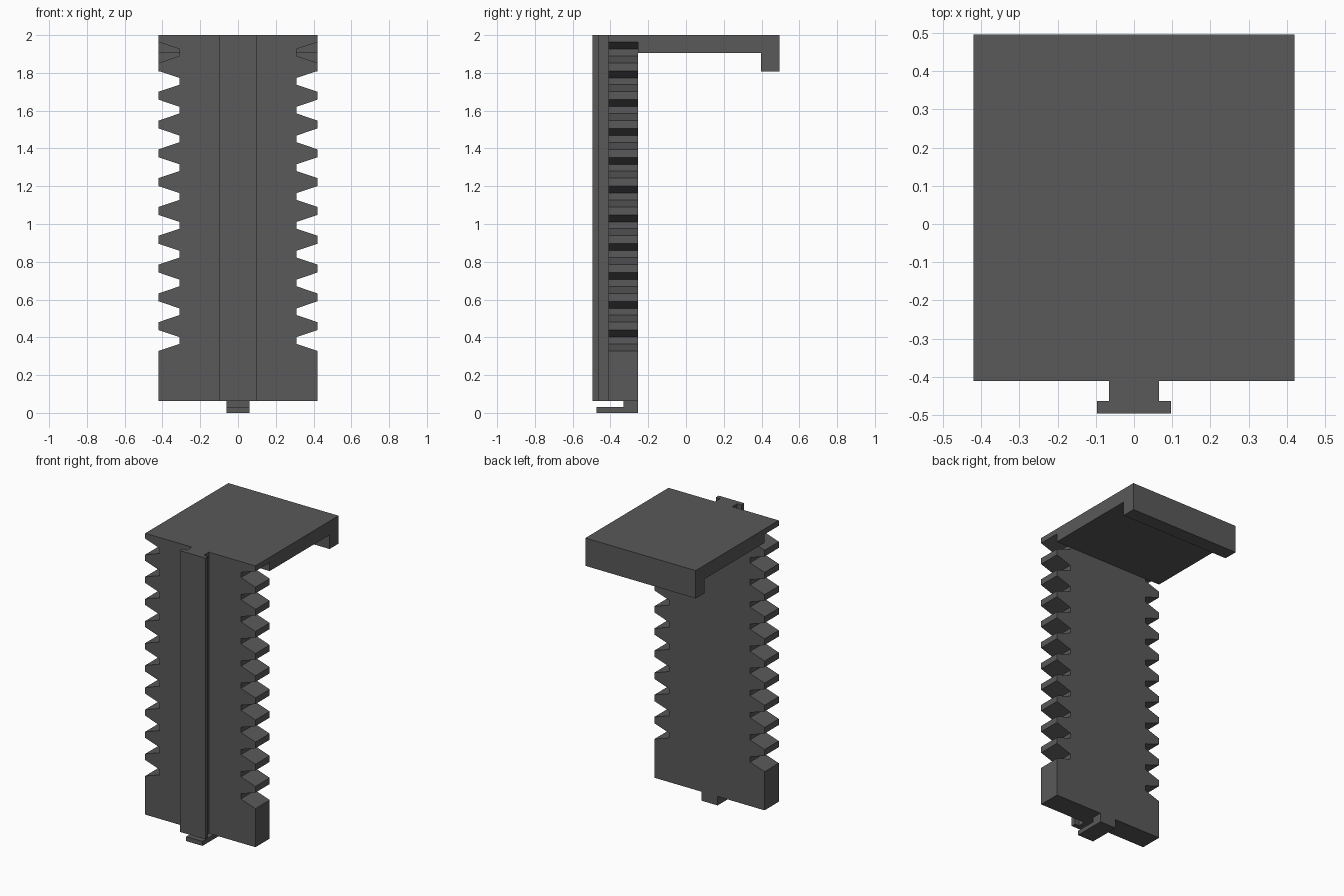
import bpy, bmesh

if "Cube" in bpy.data.objects:
    bpy.data.objects.remove(bpy.data.objects["Cube"])

grey = bpy.data.materials.new("dark_grey")
grey.diffuse_color = (0.1, 0.1, 0.1, 1)
grey.use_nodes = True
grey.node_tree.nodes["Principled BSDF"].inputs["Base Color"].default_value = grey.diffuse_color


def extrude(name, outline, axis, lo, hi):
    """Extrude a 2D outline along axis 'x' (outline y,z), 'y' (x,z) or 'z' (x,y)."""
    place = {"x": lambda a, b, t: (t, a, b),
             "y": lambda a, b, t: (a, t, b),
             "z": lambda a, b, t: (a, b, t)}[axis]
    bm = bmesh.new()
    face = bm.faces.new([bm.verts.new(place(a, b, lo)) for a, b in outline])
    new = bmesh.ops.extrude_face_region(bm, geom=[face])["geom"]
    offset = place(0, 0, hi - lo)
    bmesh.ops.translate(bm, vec=offset,
                        verts=[v for v in new if isinstance(v, bmesh.types.BMVert)])
    bmesh.ops.recalc_face_normals(bm, faces=bm.faces)
    mesh = bpy.data.meshes.new(name)
    bm.to_mesh(mesh)
    bm.free()
    mesh.materials.append(grey)
    obj = bpy.data.objects.new(name, mesh)
    bpy.context.collection.objects.link(obj)
    return obj


W, ROOT = 0.42, 0.31          # half widths at tooth tip and root
FRONT, BACK = -0.41, -0.255   # wall faces
BASE, TOP = 0.062, 2.0

# Toothed wall: eleven trapezoid notches down each side
right = [(W, BASE)]
for i in range(11):
    z = 0.328 + i * 0.1525
    right += [(W, z), (ROOT, z + 0.037), (ROOT, z + 0.073), (W, z + 0.11)]
right.append((W, TOP))
left = [(-x, z) for x, z in reversed(right)]
extrude("toothed_wall", right + left, "y", FRONT, BACK)

# T-shaped rail down the front
S, H = 0.065, 0.097
rail = [(S, FRONT), (S, -0.463), (H, -0.463), (H, -0.495)]
rail += [(-x, y) for x, y in reversed(rail)]
extrude("front_rail", rail, "z", BASE, TOP)

# Top shelf with a hooked lip at the back
shelf = [(BACK, TOP), (BACK, 1.905), (0.397, 1.905), (0.397, 1.808),
         (0.495, 1.808), (0.495, TOP)]
extrude("hooked_shelf", shelf, "x", -W, W)

# Small L-shaped clip under the wall
clip = [(BACK, BASE), (BACK, 0), (-0.475, 0), (-0.475, 0.031),
        (-0.33, 0.031), (-0.33, BASE)]
extrude("bottom_clip", clip, "x", -0.062, 0.062)
